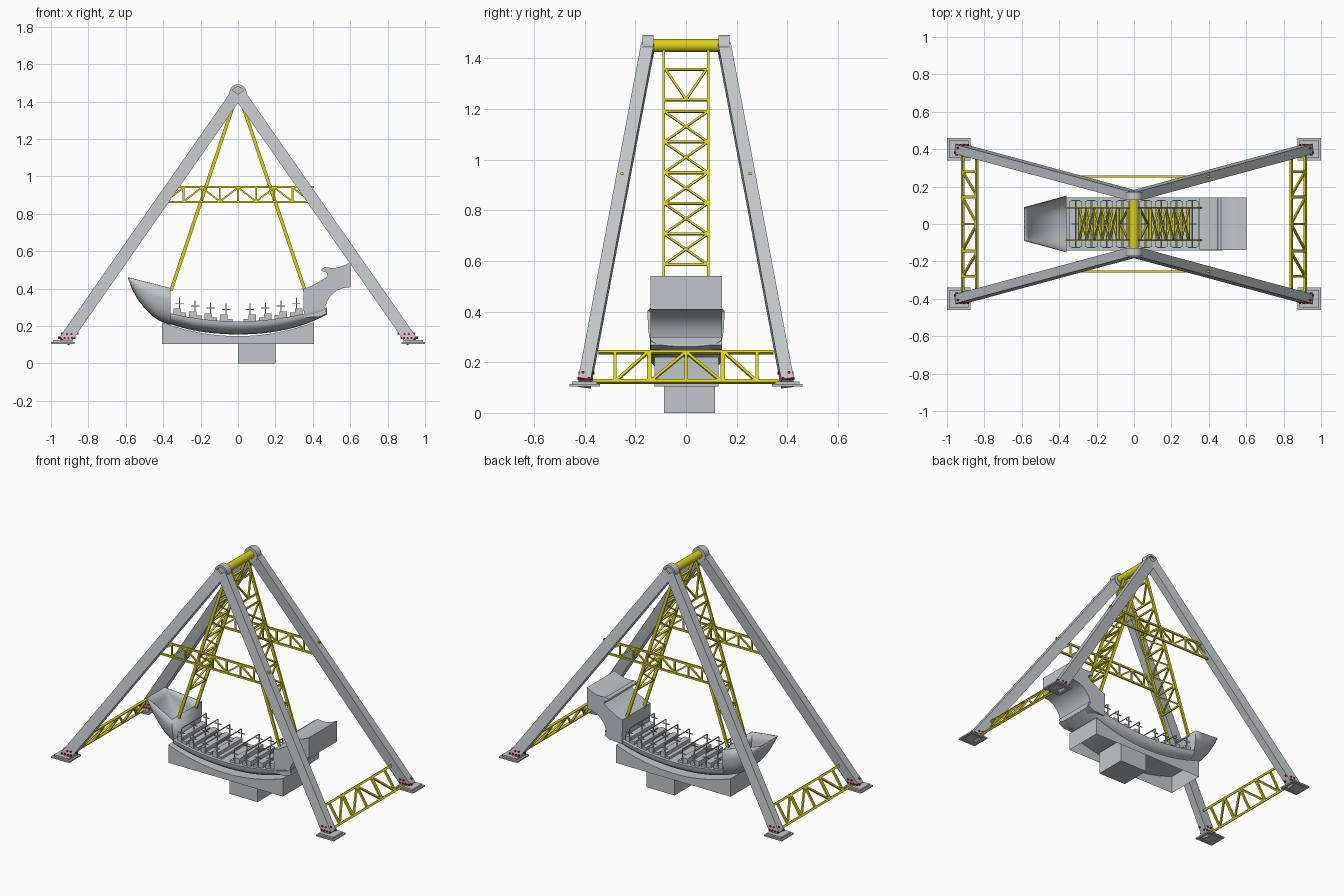
import bpy, bmesh, math
from mathutils import Vector, Matrix

if "Cube" in bpy.data.objects:
    bpy.data.objects.remove(bpy.data.objects["Cube"])

def material(name, col):
    m = bpy.data.materials.new(name)
    m.diffuse_color = (*col, 1)
    m.use_nodes = True
    m.node_tree.nodes["Principled BSDF"].inputs["Base Color"].default_value = m.diffuse_color
    return m

GREY = material("light grey", (0.53, 0.57, 0.59))
YELLOW = material("yellow", (0.72, 0.64, 0.01))
RED = material("red", (0.65, 0.0, 0.02))

def finish(name, bm, mat, smooth=False):
    bmesh.ops.recalc_face_normals(bm, faces=bm.faces)
    me = bpy.data.meshes.new(name)
    bm.to_mesh(me)
    bm.free()
    me.materials.append(mat)
    ob = bpy.data.objects.new(name, me)
    bpy.context.collection.objects.link(ob)
    if smooth:
        bpy.ops.object.select_all(action='DESELECT')
        ob.select_set(True)
        bpy.context.view_layer.objects.active = ob
        bpy.ops.object.shade_smooth_by_angle(angle=math.radians(35))
    return ob

def box(bm, x0, x1, y0, y1, z0, z1):
    m = Matrix.Translation(((x0+x1)/2, (y0+y1)/2, (z0+z1)/2)) @ Matrix.Diagonal((x1-x0, y1-y0, z1-z0, 1))
    return bmesh.ops.create_cube(bm, size=1, matrix=m)["verts"]

def beam(bm, a, b, w, d, side=(0, 1, 0)):
    """Square bar from a to b; d is its size along 'side', w across it."""
    a, b = Vector(a), Vector(b)
    z = (b - a).normalized()
    x = Vector(side).cross(z).normalized()
    y = z.cross(x)
    rot = Matrix((x, y, z)).transposed().to_4x4()
    m = Matrix.Translation((a+b)/2) @ rot @ Matrix.Diagonal((w, d, (b-a).length, 1))
    bmesh.ops.create_cube(bm, size=1, matrix=m)

def rod(bm, a, b, r, n=10):
    a, b = Vector(a), Vector(b)
    m = Matrix.Translation((a+b)/2) @ (b-a).to_track_quat('Z', 'Y').to_matrix().to_4x4()
    return bmesh.ops.create_cone(bm, cap_ends=True, segments=n, radius1=r, radius2=r,
                                 depth=(b-a).length, matrix=m)["verts"]

def recess(bm, verts, direction, rim, depth):
    """Sink the face of a part that looks along 'direction'."""
    d = Vector(direction)
    bm.normal_update()
    faces = {f for v in verts for f in v.link_faces if f.normal.dot(d) > 0.95}
    bmesh.ops.inset_region(bm, faces=list(faces), thickness=rim)
    new = bmesh.ops.extrude_discrete_faces(bm, faces=list(faces))["faces"]
    bmesh.ops.translate(bm, verts=list({v for f in new for v in f.verts}), vec=-d*depth)

def extrude_y(bm, prof, y0, y1):
    f = bm.faces.new([bm.verts.new((x, y0, z)) for x, z in prof])
    r = bmesh.ops.extrude_face_region(bm, geom=[f])["geom"]
    bmesh.ops.translate(bm, verts=[g for g in r if isinstance(g, bmesh.types.BMVert)], vec=(0, y1-y0, 0))

# Support legs, hub rings, foot plates and bolts
TOP, FOOT = Vector((0, 0.15, 1.45)), Vector((0.928, 0.4, 0.12))
legs, hubs, feet, bolts = (bmesh.new() for _ in range(4))
for sy in (-1, 1):
    hv = rod(hubs, (0, sy*0.128, 1.447), (0, sy*0.172, 1.447), 0.045, 32)
    recess(hubs, hv, (0, sy, 0), 0.014, 0.012)
    for sx in (-1, 1):
        def leg_point(z):
            p = TOP.lerp(FOOT, (TOP.z - z) / (TOP.z - FOOT.z))
            return Vector((sx*p.x, sy*p.y, z))
        beam(legs, leg_point(0.118), leg_point(1.44), 0.066, 0.05)
        cx, cy = sx*0.937, sy*0.4
        v = box(feet, cx-0.063, cx+0.063, cy-0.06, cy+0.06, 0.105, 0.114)
        recess(feet, v, (0, 0, -1), 0.022, 0.006)
        box(feet, cx-0.052, cx+0.052, cy-0.048, cy+0.048, 0.114, 0.124)
        for dx, z in ((-0.03, 0.135), (-0.01, 0.135), (0.01, 0.135), (0.03, 0.135), (-0.012, 0.157), (0.012, 0.157)):
            p = leg_point(z) + Vector((dx, 0, 0))
            rod(bolts, p - Vector((0, 0.031, 0)), p + Vector((0, 0.031, 0)), 0.006, 8)
        for dy, z in ((-0.014, 0.137), (0.014, 0.16)):
            p = leg_point(z) + Vector((0, sy*dy, 0))
            rod(bolts, p - Vector((0.046, 0, 0)), p + Vector((0.046, 0, 0)), 0.006, 8)
finish("support_legs", legs, GREY)
finish("hub_rings", hubs, GREY, True)
finish("foot_plates", feet, GREY)
finish("foot_bolts", bolts, RED)

# Axle
bm = bmesh.new()
rod(bm, (0, -0.14, 1.45), (0, 0.14, 1.45), 0.025, 32)
finish("axle", bm, YELLOW, True)

# Swing arm lattices
bm = bmesh.new()
W = 0.087
for sx in (-1, 1):
    def arm(y, z):
        return (sx*(0.008 + 0.347*(1.43 - z)/1.03), y, z)
    n = (sx*0.95, 0, 0.32)
    for y in (-W, W):
        beam(bm, arm(y, 1.435), arm(y, 0.39), 0.018, 0.01)
    levels = [1.19 - 0.121*i for i in range(6)]
    for z in [1.355, 1.235] + levels:
        beam(bm, arm(-W, z), arm(W, z), 0.009, 0.012, n)
    for s in (-1, 1):
        beam(bm, arm(s*W*0.9, 1.352), arm(0, 1.237), 0.009, 0.01, n)
        for a, b in zip(levels, levels[1:]):
            beam(bm, arm(-s*W, a), arm(s*W, b), 0.008, 0.01, n)
finish("swing_arms", bm, YELLOW)

# Side trusses between the legs, halfway up
bm = bmesh.new()
for y in (-0.253, 0.253):
    beam(bm, (-0.35, y, 0.944), (0.405, y, 0.944), 0.011, 0.011)
    beam(bm, (-0.4, y, 0.862), (0.4, y, 0.862), 0.011, 0.011)
    for i in range(-3, 4):
        beam(bm, (i*0.097, y, 0.862), (i*0.097, y, 0.944), 0.009, 0.009)
    for i in range(-4, 4):
        za, zb = (0.866, 0.94) if i % 2 else (0.94, 0.866)
        if i in (-4, 3):
            za, zb = (0.866, 0.94) if i < 0 else (0.94, 0.866)
        beam(bm, (i*0.097, y, za), (i*0.097+0.097, y, zb), 0.009, 0.009)
finish("side_trusses", bm, YELLOW)

# Base trusses between the feet, leaning with the legs
bm = bmesh.new()
for sx in (-1, 1):
    def base(y, t):
        return (sx*(0.915 - 0.075*t), y, 0.124 + 0.116*t)
    n = (sx*0.84, 0, 0.55)
    beam(bm, base(-0.37, 0), base(0.37, 0), 0.013, 0.013, n)
    beam(bm, base(-0.345, 1), base(0.345, 1), 0.013, 0.013, n)
    for y in (-0.28, -0.145, 0, 0.145, 0.28):
        beam(bm, base(y, 0), base(y, 1), 0.016 if abs(y) == 0.145 else 0.012, 0.012, n)
    for s in (-1, 1):
        beam(bm, base(s*0.28, 0), base(s*0.15, 1), 0.011, 0.011, n)
        beam(bm, base(s*0.14, 0), base(0, 1), 0.011, 0.011, n)
finish("base_trusses", bm, YELLOW)

# Ship hull
def deck(x):
    return 0.225 + 0.33*x*x

def keel(x):
    return 0.155 + 0.36*x**2 + 0.5*x**4

def section(bm, x, w, zt, zb, p, n=16):
    ring = []
    for i in range(n+1):
        a = math.pi*i/n
        c, s = math.cos(a), abs(math.sin(a))
        ring.append(bm.verts.new((x, math.copysign(w*abs(c)**p, c), zt - (zt-zb)*s**p)))
    return ring

def skin(bm, rings):
    for a, b in zip(rings, rings[1:]):
        for i in range(len(a)-1):
            bm.faces.new((a[i], a[i+1], b[i+1], b[i]))

bm = bmesh.new()
xs = [-0.362 + 0.837*i/20 for i in range(21)]
rings = [section(bm, x, 0.142, deck(x), keel(x), 0.8) for x in xs]
skin(bm, rings)
for a, b in zip(rings, rings[1:]):
    bm.faces.new((a[0], b[0], b[-1], a[-1]))
for r in (rings[0], rings[-1]):
    bm.faces.new(r)
finish("ship_hull", bm, GREY, True)

# Open bow with bulkhead
bm = bmesh.new()
rings = []
for x, zb in ((-0.36, 0.205), (-0.42, 0.228), (-0.46, 0.255), (-0.5, 0.295), (-0.54, 0.347), (-0.57, 0.405), (-0.588, 0.455)):
    t = (-0.36 - x)/0.228
    rings.append(section(bm, x, 0.152 - 0.062*t, 0.403 + 0.057*t, zb, 0.65))
skin(bm, rings)
bm.faces.new(rings[0])
bow = finish("ship_bow", bm, GREY, True)
sol = bow.modifiers.new("wall", 'SOLIDIFY')
sol.thickness = 0.005

# Stern block with scrolled outline
bm = bmesh.new()
extrude_y(bm, [(0.352, 0.245), (0.35, 0.4), (0.39, 0.412), (0.43, 0.435), (0.465, 0.455), (0.48, 0.47),
               (0.474, 0.485), (0.446, 0.495), (0.448, 0.506), (0.465, 0.515), (0.5, 0.51), (0.53, 0.512),
               (0.565, 0.523), (0.602, 0.54), (0.602, 0.408), (0.56, 0.402), (0.525, 0.388), (0.495, 0.36),
               (0.475, 0.33), (0.465, 0.295), (0.476, 0.268), (0.44, 0.25)], -0.14, 0.143)
finish("ship_stern", bm, GREY, True)

# Benches with steps, and lap bars
seats, bars = bmesh.new(), bmesh.new()
for s in (-1, 1):
    for i in range(4):
        x = s*(0.075 + 0.083*i)
        z = deck(x)
        box(seats, x-0.02, x+0.02, -0.122, 0.122, z-0.015, z+0.034)
        box(seats, x-s*0.045, x, -0.122, 0.122, z-0.02, z+0.012)
        bx, zt = x - s*0.012, z + 0.09
        for y in (-0.125, 0, 0.125):
            beam(bars, (bx, y, z), (bx, y, zt), 0.005, 0.005)
            beam(bars, (bx-0.022, y, z+0.062), (bx+0.022, y, z+0.062), 0.005, 0.005)
        beam(bars, (bx, -0.125, zt), (bx, 0.125, zt), 0.005, 0.005, (1, 0, 0))
finish("benches", seats, GREY)
finish("lap_bars", bars, GREY)

# Boarding platform: hollow below, curved on top, on a drive block
bm = bmesh.new()
arc = [(0.405 - 0.81*i/20) for i in range(21)]
extrude_y(bm, [(-0.405, 0.105), (0.405, 0.105)] + [(x, 0.146 + 0.45*x*x) for x in arc], -0.125, 0.128)
bm.normal_update()
bmesh.ops.delete(bm, geom=[f for f in bm.faces if all(v.co.z < 0.106 for v in f.verts)], context='FACES_ONLY')
finish("platform", bm, GREY)
bm = bmesh.new()
box(bm, 0, 0.2, -0.087, 0.115, 0, 0.146)
finish("drive_block", bm, GREY)
